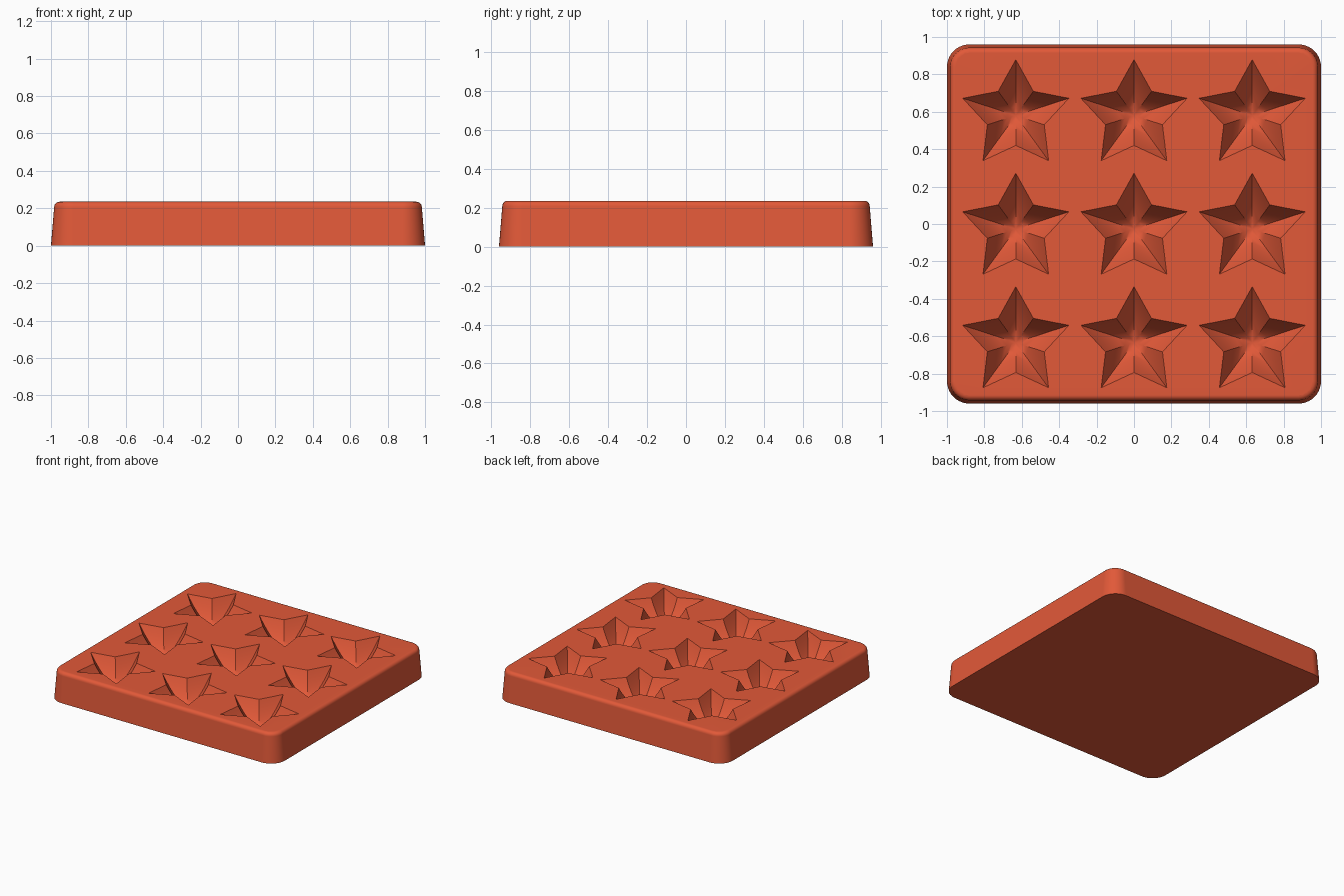
import bpy, bmesh
from math import sin, cos, pi, radians

cube = bpy.data.objects.get("Cube")
if cube:
    bpy.data.objects.remove(cube, do_unlink=True)

HALF_X, HALF_Y, HEIGHT = 1.0, 0.96, 0.235
CORNER, ROUND, TAPER = 0.12, 0.028, 0.017
STAR_OUT, STAR_IN, DEPTH = 0.2985, 0.16, 0.17

red = bpy.data.materials.new("brick red")
red.use_nodes = True
red.diffuse_color = (0.76, 0.10, 0.04, 1)
red.node_tree.nodes["Principled BSDF"].inputs["Base Color"].default_value = red.diffuse_color

bm = bmesh.new()


def rounded_ring(inset, z, steps=10):
    """Rounded rectangle of vertices, shrunk by the inset."""
    r = CORNER - inset
    ring = []
    for k, (sx, sy) in enumerate([(1, 1), (-1, 1), (-1, -1), (1, -1)]):
        for i in range(steps + 1):
            a = pi / 2 * (k + i / steps)
            ring.append(bm.verts.new((sx * (HALF_X - CORNER) + r * cos(a),
                                      sy * (HALF_Y - CORNER) + r * sin(a), z)))
    return ring


def star_ring(cx, cy, scale, z):
    """Five-pointed star of vertices with one tip toward +y."""
    ring = []
    for i in range(10):
        r = scale * (STAR_IN if i % 2 else STAR_OUT)
        a = pi / 2 + i * pi / 5
        ring.append(bm.verts.new((cx + r * cos(a), cy + r * sin(a), z)))
    return ring


def loft(lower, upper):
    n = len(lower)
    for i in range(n):
        j = (i + 1) % n
        bm.faces.new((lower[i], lower[j], upper[j], upper[i]))


# Tapered body with a rounded upper edge
rings = [rounded_ring(0, 0)]
for i in range(6):
    a = pi / 2 * i / 5
    rings.append(rounded_ring(TAPER + ROUND * (1 - cos(a)),
                              HEIGHT - ROUND * (1 - sin(a))))
for lower, upper in zip(rings, rings[1:]):
    loft(lower, upper)
bm.faces.new(rings[0][::-1])

# Nine star-shaped hollows with bowl-like walls
LEVELS = 10
for col in (-1, 0, 1):
    for row in (-1, 0, 1):
        cx, cy = 0.632 * col, 0.607 * row - 0.027
        previous = None
        for k in range(LEVELS):
            s = cos(pi / 2 * k / LEVELS)
            ring = star_ring(cx, cy, s, HEIGHT - DEPTH * (1 - s ** 1.8))
            if previous:
                loft(ring, previous)
            previous = ring
        centre = bm.verts.new((cx, cy, HEIGHT - DEPTH))
        for i in range(10):
            bm.faces.new((centre, previous[i], previous[(i + 1) % 10]))

# Flat top around the hollows
bm.edges.ensure_lookup_table()
rims = [e for e in bm.edges if e.is_boundary]
bmesh.ops.triangle_fill(bm, edges=rims, use_beauty=True, normal=(0, 0, 1))
bmesh.ops.recalc_face_normals(bm, faces=bm.faces[:])

mesh = bpy.data.meshes.new("star_mould_tray")
bm.to_mesh(mesh)
bm.free()
mesh.materials.append(red)
tray = bpy.data.objects.new("star_mould_tray", mesh)
bpy.context.collection.objects.link(tray)

# Smooth curves, crisp star edges
bpy.ops.object.select_all(action='DESELECT')
tray.select_set(True)
bpy.context.view_layer.objects.active = tray
bpy.ops.object.shade_smooth_by_angle(angle=radians(30))
weighted = tray.modifiers.new("flat top shading", 'WEIGHTED_NORMAL')
weighted.keep_sharp = True
